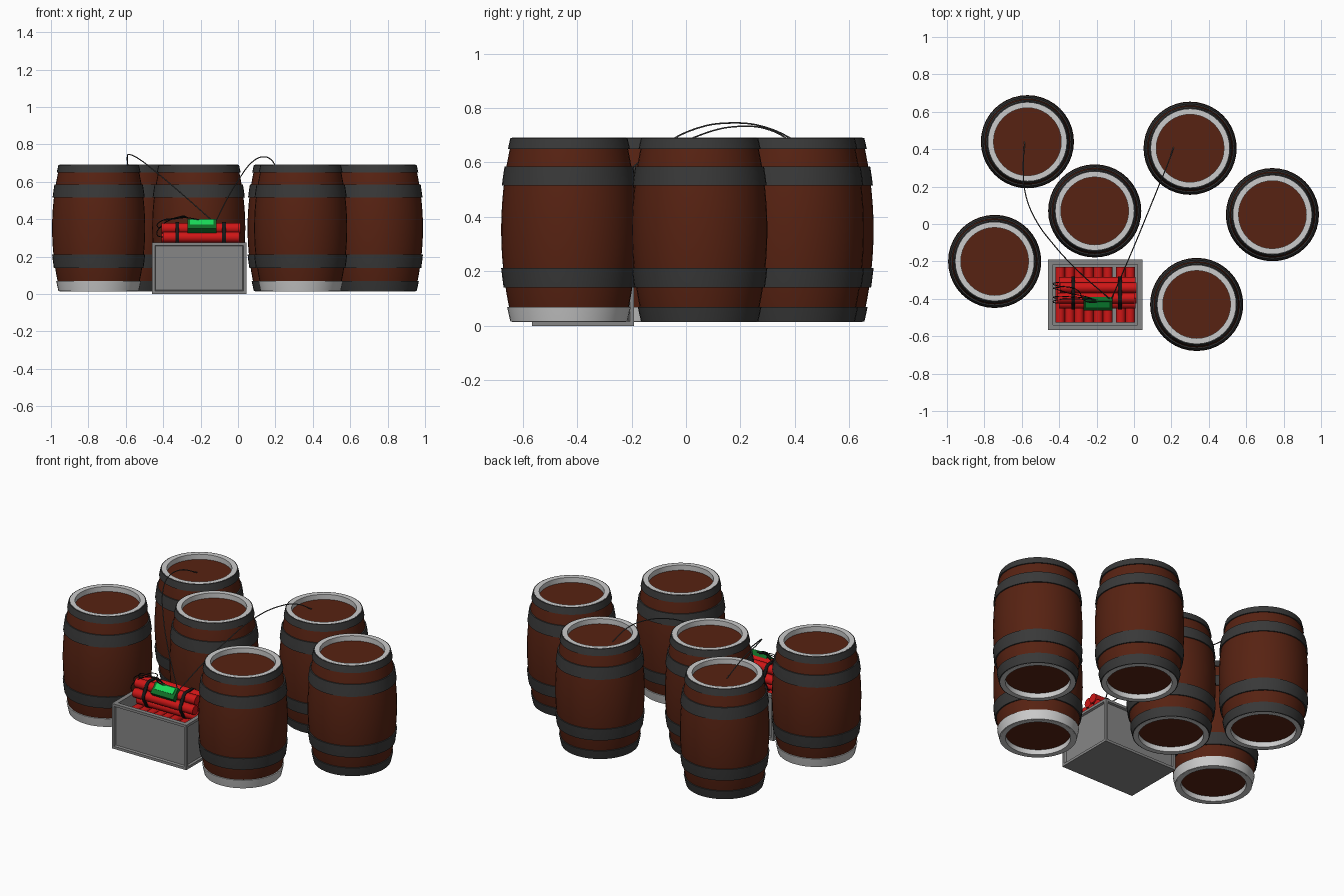
import bpy, bmesh, math
from mathutils import Matrix, Vector

if "Cube" in bpy.data.objects:
    bpy.data.objects.remove(bpy.data.objects["Cube"])

def mat(name, r, g, b):
    m = bpy.data.materials.new(name)
    m.diffuse_color = (r, g, b, 1)
    m.use_nodes = True
    m.node_tree.nodes["Principled BSDF"].inputs["Base Color"].default_value = m.diffuse_color
    return m

WOOD = mat("dark_wood", 0.095, 0.016, 0.006)
IRON = mat("dark_iron", 0.04, 0.04, 0.04)
STONE = mat("crate_grey", 0.24, 0.24, 0.24)
RED = mat("red_paper", 0.62, 0.008, 0.008)
BLACK = mat("black_tape", 0.008, 0.008, 0.008)
WIRE = mat("wire_grey", 0.07, 0.07, 0.07)
GREEN = mat("dark_green", 0.005, 0.15, 0.02)
SCREEN = mat("bright_green", 0.01, 0.7, 0.1)

def add(name, mesh, loc=(0, 0, 0)):
    ob = bpy.data.objects.new(name, mesh)
    ob.location = loc
    bpy.context.collection.objects.link(ob)
    return ob

def finish(bm, name, material=None, smooth=True):
    bmesh.ops.recalc_face_normals(bm, faces=bm.faces)
    me = bpy.data.meshes.new(name)
    bm.to_mesh(me)
    bm.free()
    if material:
        me.materials.append(material)
    if smooth:
        me.shade_smooth()
        me.set_sharp_from_angle(angle=math.radians(35))
    return me

def loft(rings, name, material=None, closed=False):
    """Skin a list of point rings; closed joins the last ring to the first."""
    bm = bmesh.new()
    vs = [[bm.verts.new(p) for p in ring] for ring in rings]
    pairs = list(zip(vs, vs[1:])) + ([(vs[-1], vs[0])] if closed else [])
    for a, b in pairs:
        for i in range(len(a)):
            j = (i + 1) % len(a)
            bm.faces.new((a[i], a[j], b[j], b[i]))
    if not closed:
        bm.faces.new(vs[0])
        bm.faces.new(vs[-1])
    return finish(bm, name, material)

def lathe(profile, name, material=None, closed=True, n=40):
    rings = [[(r * math.cos(2 * math.pi * i / n), r * math.sin(2 * math.pi * i / n), z)
              for i in range(n)] for r, z in profile]
    return loft(rings, name, material, closed)

# Barrel parts: bulging body with recessed lids, four hoops, pale end rings
Z0, Z1 = 0.015, 0.69
def radius(z):
    return 0.249 - 0.041 * ((z - 0.3525) / 0.3375) ** 2

zs = [Z0 + 0.002 + (Z1 - Z0 - 0.004) * i / 14 for i in range(15)]
body = lathe([(0.183, Z0 + 0.03), (0.183, Z0 + 0.002)] + [(radius(z), z) for z in zs]
             + [(0.183, Z1 - 0.002), (0.183, Z1 - 0.03)], "barrel_body", WOOD, closed=False)

def hoop(z0, z1, name, material):
    zz = [z0, (z0 + z1) / 2, z1]
    return lathe([(radius(z) + 0.007, z) for z in zz]
                 + [(radius(z) - 0.006, z) for z in reversed(zz)], name, material)

hoops = [hoop(0.515, 0.585, "upper_hoop", IRON), hoop(0.14, 0.212, "lower_hoop", IRON),
         hoop(0.65, Z1, "top_hoop", IRON)]
foot_dark = hoop(Z0, 0.07, "bottom_hoop", IRON)
foot_pale = hoop(Z0, 0.07, "pale_bottom_hoop", None)

def end_ring(z0, z1, name):
    return lathe([(0.181, z0), (0.209, z0), (0.209, z1), (0.181, z1)], name)

rings = [end_ring(Z1 - 0.03, Z1 + 0.001, "top_end_ring"),
         end_ring(Z0 - 0.001, Z0 + 0.03, "bottom_end_ring")]

barrels = [(-0.57, 0.44, 0), (0.30, 0.405, 0), (-0.21, 0.07, 0),
           (0.74, 0.05, 0), (-0.745, -0.20, 1), (0.335, -0.43, 1)]
for x, y, pale in barrels:
    for me in [body, foot_pale if pale else foot_dark] + hoops + rings:
        add(me.name, me, (x, y, 0))

# Open crate with recessed side panels
cx, cy, cw, cd, ch = -0.2075, -0.378, 0.505, 0.375, 0.275
bm = bmesh.new()
bmesh.ops.create_cube(bm, size=1, matrix=Matrix.Translation((cx, cy, ch / 2))
                      @ Matrix.Diagonal((cw, cd, ch, 1)))
sides = [f for f in bm.faces if abs(f.normal.z) < 0.5]
top = [f for f in bm.faces if f.normal.z > 0.5]
bmesh.ops.inset_individual(bm, faces=sides, thickness=0.022, depth=0)
bmesh.ops.inset_individual(bm, faces=sides, thickness=0.006, depth=-0.012)
bmesh.ops.inset_individual(bm, faces=top, thickness=0.037, depth=0)
hole = bmesh.ops.extrude_discrete_faces(bm, faces=top)["faces"]
bmesh.ops.translate(bm, verts=hole[0].verts, vec=(0, 0, -0.255))
add("crate", finish(bm, "crate", STONE, smooth=False))

# Red sticks: stacked in the crate along y, and a bundle along x on top
def stick(name, r, length, rot):
    b = bmesh.new()
    bmesh.ops.create_cone(b, cap_ends=True, segments=16, radius1=r, radius2=r,
                          depth=length, matrix=rot)
    return finish(b, name, RED)

crate_stick = stick("crate_stick", 0.0255, 0.295, Matrix.Rotation(math.pi / 2, 4, 'X'))
for k in range(4):
    for i in range(8):
        x = -0.395 + 0.051 * i + (0.018 if i > 5 else 0)
        add("crate_stick", crate_stick, (x, cy, 0.047 + 0.051 * k))

R = 0.028
by, bz = -0.368, 0.303
bundle_stick = stick("bundle_stick", R, 0.41, Matrix.Rotation(math.pi / 2, 4, 'Y'))
hexagon = [(2 * R * math.cos(a * math.pi / 3), 2 * R * math.sin(a * math.pi / 3))
           for a in range(6)]
for i, (dy, dz) in enumerate([(0, 0)] + hexagon):
    add("bundle_stick", bundle_stick, (-0.197 + 0.006 * (i % 3 - 1), by + dy, bz + dz))

# Tape straps following the outside of the bundle
def hull(x, r):
    return [(x, by + dy + r * math.cos(t), bz + dz + r * math.sin(t))
            for a, (dy, dz) in enumerate(hexagon)
            for t in [math.radians(60 * a - 30 + 15 * s) for s in range(5)]]

for x in (-0.325, -0.075):
    add("bundle_strap", loft([hull(x - 0.01, R - 0.003), hull(x - 0.01, R + 0.004),
                              hull(x + 0.01, R + 0.004), hull(x + 0.01, R - 0.003)],
                             "bundle_strap", BLACK, closed=True))

# Timer box tilted on the front shoulder of the bundle
def block(name, size, loc, material):
    b = bmesh.new()
    bmesh.ops.create_cube(b, size=1, matrix=Matrix.Diagonal((*size, 1)))
    ob = add(name, finish(b, name, material, smooth=False))
    tilt = Matrix.Translation((-0.193, by - 0.058, bz + 0.061)) @ Matrix.Rotation(math.radians(45), 4, 'X')
    ob.matrix_world = tilt @ Matrix.Translation(loc)

block("timer_box", (0.155, 0.072, 0.034), (0, 0, 0), GREEN)
block("timer_screen", (0.125, 0.036, 0.004), (0, 0.01, 0.018), SCREEN)

# Wires
def wire(name, pts, r=0.003, material=WIRE):
    cu = bpy.data.curves.new(name, 'CURVE')
    cu.dimensions = '3D'
    cu.bevel_depth, cu.bevel_resolution, cu.resolution_u = r, 1, 10
    cu.use_fill_caps = True
    sp = cu.splines.new('BEZIER')
    sp.bezier_points.add(len(pts) - 1)
    for bp, p in zip(sp.bezier_points, pts):
        bp.co = p
        bp.handle_left_type = bp.handle_right_type = 'AUTO'
    cu.materials.append(material)
    add(name, cu)

wire("left_fuse_wire", [(-0.13, -0.40, 0.385), (-0.30, -0.25, 0.535), (-0.43, -0.11, 0.645),
                        (-0.53, 0.03, 0.722), (-0.58, 0.16, 0.745), (-0.592, 0.29, 0.73),
                        (-0.585, 0.44, 0.66)])
wire("right_fuse_wire", [(-0.12, -0.40, 0.385), (-0.06, -0.26, 0.505), (0.0, -0.12, 0.605),
                         (0.07, 0.05, 0.70), (0.135, 0.21, 0.733), (0.18, 0.32, 0.715),
                         (0.212, 0.41, 0.66)])
for i, (dy, dz) in enumerate([hexagon[1], hexagon[2], hexagon[3], hexagon[0]]):
    wire("stick_wire", [(-0.40, by + dy, bz + dz), (-0.432, by + dy * 0.9, bz + dz + 0.012),
                        (-0.415, by + dy * 0.7, bz + dz * 0.6 + 0.055),
                        (-0.36 + 0.02 * i, by + dy * 0.4 - 0.01, 0.398 + 0.006 * i),
                        (-0.26, by - 0.02 - 0.008 * i, 0.406),
                        (-0.20 + 0.02 * i, by - 0.04, 0.385)], 0.0025, BLACK)
